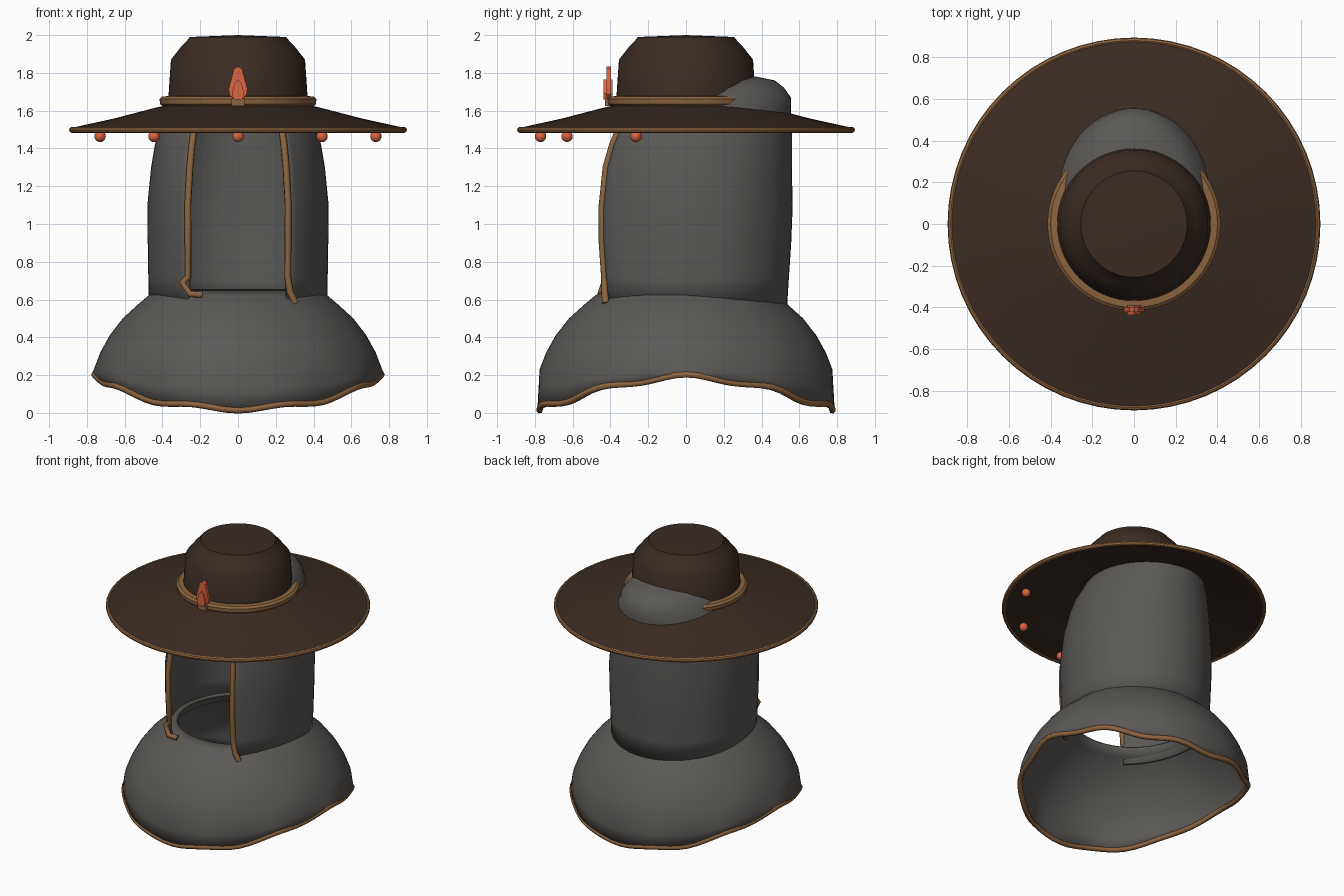
import bpy, bmesh
from math import sin, cos, pi, radians

if "Cube" in bpy.data.objects:
    bpy.data.objects.remove(bpy.data.objects["Cube"])


def material(name, rgb):
    m = bpy.data.materials.new(name)
    m.diffuse_color = (*rgb, 1)
    m.use_nodes = True
    m.node_tree.nodes["Principled BSDF"].inputs["Base Color"].default_value = m.diffuse_color
    return m


CLOTH = material("grey_cloth", (0.105, 0.1, 0.093))
FELT = material("brown_felt", (0.043, 0.025, 0.017))
TAN = material("tan_trim", (0.27, 0.13, 0.05))
CORAL = material("coral", (0.72, 0.13, 0.05))


def finish(ob, mat, angle=35):
    ob.data.materials.append(mat)
    bpy.ops.object.select_all(action='DESELECT')
    ob.select_set(True)
    bpy.context.view_layer.objects.active = ob
    bpy.ops.object.shade_smooth_by_angle(angle=radians(angle))
    return ob


def add_mesh(name, verts, faces, mat, thickness=0, angle=35):
    me = bpy.data.meshes.new(name)
    me.from_pydata(verts, [], faces)
    bm = bmesh.new()
    bm.from_mesh(me)
    bmesh.ops.remove_doubles(bm, verts=bm.verts, dist=1e-5)
    bmesh.ops.recalc_face_normals(bm, faces=bm.faces)
    bm.to_mesh(me)
    bm.free()
    ob = bpy.data.objects.new(name, me)
    bpy.context.collection.objects.link(ob)
    if thickness:
        s = ob.modifiers.new("thickness", 'SOLIDIFY')
        s.thickness = thickness
        s.offset = -1
    return finish(ob, mat, angle)


def grid(name, rows, mat, wrap=True, **kw):
    """Skin a list of equally long rings or strips."""
    n = len(rows[0])
    faces = [(i * n + j, i * n + (j + 1) % n, (i + 1) * n + (j + 1) % n, (i + 1) * n + j)
             for i in range(len(rows) - 1) for j in range(n if wrap else n - 1)]
    return add_mesh(name, [p for r in rows for p in r], faces, mat, **kw)


def lathe(name, profile, mat, n=64):
    rows = [[(r * cos(2 * pi * j / n), r * sin(2 * pi * j / n), z) for j in range(n)]
            for r, z in profile]
    return grid(name, rows, mat)


def ribbon(name, pts, radius, mat, cyclic=False):
    cu = bpy.data.curves.new(name, 'CURVE')
    cu.dimensions = '3D'
    cu.bevel_depth = radius
    cu.bevel_resolution = 1
    cu.use_fill_caps = True
    sp = cu.splines.new('POLY')
    sp.points.add(len(pts) - 1)
    for p, co in zip(sp.points, pts):
        p.co = (*co, 1)
    sp.use_cyclic_u = cyclic
    ob = bpy.data.objects.new(name, cu)
    bpy.context.collection.objects.link(ob)
    cu.materials.append(mat)
    return ob


# Hat: crown, brim, band and edge trim
lathe("hat_crown", [(0.375, 1.60), (0.37, 1.65), (0.355, 1.87), (0.30, 1.94), (0.257, 1.985),
                    (0.255, 1.99), (0, 2.0)], FELT)
lathe("hat_brim", [(0.33, 1.635), (0.42, 1.62), (0.65, 1.56), (0.885, 1.508), (0.885, 1.488),
                   (0.65, 1.535), (0.42, 1.595), (0.33, 1.61), (0.33, 1.635)], FELT)
lathe("hat_band", [(0.36, 1.63), (0.40, 1.625), (0.413, 1.635), (0.415, 1.662), (0.40, 1.675),
                   (0.36, 1.678), (0.36, 1.63)], TAN)
lathe("brim_trim", [(0.88 + 0.014 * cos(a), 1.498 + 0.016 * sin(a))
                    for a in [k * pi / 4 for k in range(9)]], TAN)

# Beads hanging under the front of the brim
for k, (x, y) in enumerate([(-0.73, -0.265), (-0.445, -0.63), (0, -0.77), (0.445, -0.63), (0.73, -0.265)]):
    bpy.ops.mesh.primitive_uv_sphere_add(segments=16, ring_count=10, radius=0.03, location=(x, y, 1.464))
    bead = bpy.context.object
    bead.name = f"brim_bead_{k + 1}"
    finish(bead, CORAL)


# Leaf-shaped badge on the hat band
def leaf(name, half, y0, y1, mat):
    outline = half + [(-x, z) for x, z in reversed(half) if x > 0]
    n = len(outline)
    verts = [(x, y, z) for y in (y0, y1) for x, z in outline]
    faces = [tuple(range(n)), tuple(range(n, 2 * n))]
    faces += [(i, (i + 1) % n, n + (i + 1) % n, n + i) for i in range(n)]
    add_mesh(name, verts, faces, mat)


leaf("badge_leaf", [(0, 1.835), (0.022, 1.82), (0.035, 1.77), (0.05, 1.715), (0.045, 1.685), (0.02, 1.66)],
     -0.422, -0.398, CORAL)
leaf("badge_inner_leaf", [(0, 1.765), (0.018, 1.745), (0.033, 1.69), (0.022, 1.66)], -0.436, -0.39, CORAL)
leaf("badge_clasp", [(0.035, 1.665), (0.035, 1.625)], -0.428, -0.38, TAN)

# Hood: wrapped sheet, open in front, levels are z, half width, centre y, back depth, front depth
LEVELS = [(0.56, 0.472, 0.05, 0.485, 0.57), (0.72, 0.475, 0.05, 0.495, 0.585), (0.9, 0.478, 0.05, 0.507, 0.6),
          (1.1, 0.48, 0.05, 0.515, 0.6), (1.3, 0.46, 0.05, 0.51, 0.575), (1.42, 0.44, 0.055, 0.505, 0.54),
          (1.5, 0.42, 0.06, 0.50, 0.505), (1.6, 0.38, 0.08, 0.475, 0.42), (1.67, 0.34, 0.1, 0.455, 0.38),
          (1.72, 0.30, 0.11, 0.41, 0.33), (1.76, 0.24, 0.12, 0.35, 0.27), (1.78, 0.17, 0.13, 0.24, 0.2),
          (1.79, 0.01, 0.13, 0.01, 0.01)]
GAP = radians(34)


def hood_point(level, phi, grow=0.0):
    z, a, yc, back, front = level
    c = -cos(phi)
    return ((a + grow) * sin(phi), yc + ((back if c > 0 else front) + grow) * c, z)


N = 48
grid("hood", [[hood_point(L, GAP + (2 * pi - 2 * GAP) * j / N) for j in range(N + 1)] for L in LEVELS],
     CLOTH, wrap=False, thickness=0.02)

# Trim down both edges of the hood, the ends kick sideways
right = [(0.305, -0.425, 0.58), (0.275, -0.43, 0.64)] + [hood_point(L, GAP, -0.005) for L in LEVELS[1:8]]
left = [(-0.19, -0.44, 0.625), (-0.255, -0.45, 0.63), (-0.295, -0.43, 0.69)] + \
       [hood_point(L, -GAP, -0.005) for L in LEVELS[1:8]]
ribbon("hood_trim_right", right, 0.019, TAN)
ribbon("hood_trim_left", left, 0.019, TAN)


# Shoulder cape with a wavy hem raised at the sides
def hem_z(t):
    return 0.028 + 0.165 * abs(cos(t)) ** 2.5 + 0.012 * cos(10 * t)


CAPE = [(0.42, 0.655), (0.48, 0.622), (0.54, 0.572), (0.62, 0.50), (0.69, 0.41), (0.74, 0.32), (0.775, 0.23)]
M = 80
rows = []
for r, z in CAPE:
    rows.append([(0.985 * r * cos(2 * pi * j / M), r * sin(2 * pi * j / M), z) for j in range(M)])
for f in (0.5, 1.0):
    ring = []
    for j in range(M):
        t = 2 * pi * j / M
        h = hem_z(t)
        r = 0.775 + 0.02 * f * sin(t) ** 2 + 0.008 * f * cos(10 * t)
        ring.append((0.985 * r * cos(t), r * sin(t), 0.23 + (h - 0.23) * f))
    rows.append(ring)
grid("shoulder_cape", rows, CLOTH, thickness=0.022, angle=50)
ribbon("cape_hem_trim", [(x * 0.985, y * 0.985, z - 0.002) for x, y, z in rows[-1]], 0.018, TAN, cyclic=True)
